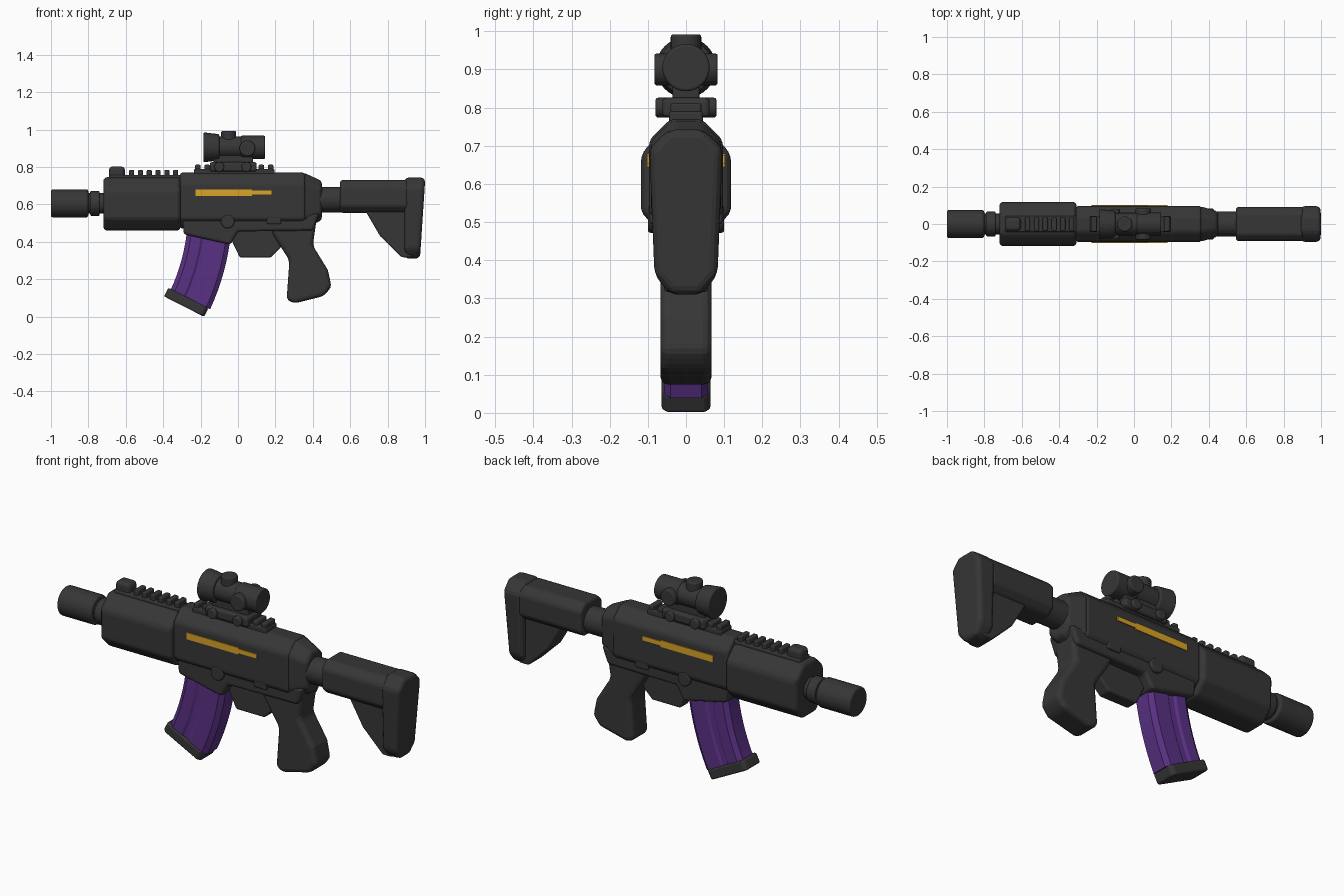
import bpy, bmesh, math
from mathutils import Matrix, Vector

if "Cube" in bpy.data.objects:
    bpy.data.objects.remove(bpy.data.objects["Cube"])


def material(name, red, green, blue):
    mat = bpy.data.materials.new(name)
    mat.use_nodes = True
    mat.diffuse_color = (red, green, blue, 1)
    shader = mat.node_tree.nodes["Principled BSDF"]
    shader.inputs["Base Color"].default_value = mat.diffuse_color
    shader.inputs["Roughness"].default_value = 0.6
    return mat


GREY = material("dark grey", red=0.037, green=0.037, blue=0.037)
PURPLE = material("purple", red=0.1, green=0.03, blue=0.23)
YELLOW = material("yellow", red=0.7, green=0.37, blue=0.02)
RED = material("red", red=0.3, green=0.02, blue=0.02)
BARREL = Vector((0, 0, 0.605))
SIGHT = Vector((0, 0, 0.905))
parts, cutters = [], []


def finish(name, bm, mat, bevel):
    bmesh.ops.recalc_face_normals(bm, faces=bm.faces)
    mesh = bpy.data.meshes.new(name)
    bm.to_mesh(mesh)
    bm.free()
    mesh.materials.append(mat)
    part = bpy.data.objects.new(name, mesh)
    bpy.context.collection.objects.link(part)
    if bevel:
        mod = part.modifiers.new("rounding", "BEVEL")
        mod.width, mod.segments, mod.angle_limit = bevel, 3, math.radians(25)
    parts.append(part)
    return part


def skin(bm, rings):
    """Bridge closed rings of points and cap both ends."""
    loops = [[bm.verts.new(point) for point in ring] for ring in rings]
    count = len(loops[0])
    for a, b in zip(loops, loops[1:]):
        for i in range(count):
            j = (i + 1) % count
            bm.faces.new((a[i], a[j], b[j], b[i]))
    bm.faces.new(loops[0])
    bm.faces.new(loops[-1])


def prism(name, outline, half, bevel=0.01):
    """Side outline in x and z, extruded evenly across y."""
    bm = bmesh.new()
    skin(bm, [[(x, side, z) for x, z in outline] for side in (-half, half)])
    return finish(name, bm, GREY, bevel)


def bar(name, x, z, half, chamfer=0.0, bevel=0.007, tail=1.0, offset=0.0, mat=GREY):
    """Bar along x with chamfered long edges and an optionally smaller tail."""
    middle, tall = sum(z) / 2, (z[1] - z[0]) / 2
    corner = [(half - chamfer, tall), (half, tall - chamfer)] if chamfer else [(half, tall)]
    right = corner + [(y, -h) for y, h in reversed(corner)]
    ring = right + [(-y, h) for y, h in reversed(right)]
    bm = bmesh.new()
    skin(bm, [[(end, offset + y * size, middle + h * size) for y, h in ring]
              for end, size in zip(x, (1, tail))])
    return finish(name, bm, mat, bevel)


def tube(name, span, radius, at, axis="X", end_radius=None, bevel=0.007, mat=GREY):
    """Cylinder or cone along an axis, from span start to span end."""
    turn = {"X": Matrix.Rotation(math.pi / 2, 4, "Y"),
            "Y": Matrix.Rotation(-math.pi / 2, 4, "X"), "Z": Matrix()}[axis]
    shift = Matrix.Translation((0, 0, sum(span) / 2))
    bm = bmesh.new()
    bmesh.ops.create_cone(bm, cap_ends=True, segments=32, radius1=radius,
                          radius2=end_radius or radius, depth=span[1] - span[0],
                          matrix=Matrix.Translation(at) @ turn @ shift)
    return finish(name, bm, mat, bevel)


def sweep(name, start, leans, length, width, section, steps, mat, bevel=0.0):
    """Carry a section downwards while its lean angle changes steadily."""
    centre, rings = Vector(start), []
    for i in range(steps + 1):
        lean = math.radians(leans[0] + (leans[1] - leans[0]) * i / steps)
        across = Vector((math.cos(lean), 0, -math.sin(lean))) * width
        outline = section + [(t, -y) for t, y in reversed(section)]
        rings.append([centre + across * (t - 0.5) + Vector((0, y, 0)) for t, y in outline])
        centre = centre - Vector((math.sin(lean), 0, math.cos(lean))) * length / steps
    bm = bmesh.new()
    skin(bm, rings)
    return finish(name, bm, mat, bevel)


def carve(target, cutter):
    parts.remove(cutter)
    cutters.append(cutter)
    cutter.modifiers.clear()
    cutter.hide_render = True
    mod = target.modifiers.new("carve", "BOOLEAN")
    mod.operation, mod.solver, mod.object = "DIFFERENCE", "EXACT", cutter


def carve_slots(target, starts, length, width, floor, places):
    """Round-ended slots, reaching in from outside to the floor distance."""
    bm = bmesh.new()
    radius = width / 2
    arc = [math.pi * (i / 6 - 0.5) for i in range(7)]
    for start in starts:
        near, far = start + radius, start + length - radius
        outline = [(far + radius * math.cos(a), radius * math.sin(a)) for a in arc]
        outline += [(near - radius * math.cos(a), -radius * math.sin(a)) for a in arc]
        for place in places:
            skin(bm, [[place @ Vector((x, y, z)) for x, z in outline]
                      for y in (floor, floor + 0.05)])
    carve(target, finish("slot_cutter", bm, GREY, bevel=0))


def both_sides(*heights):
    flip = Matrix.Diagonal((1, -1, 1, 1))
    lifts = [Matrix.Translation((0, 0, z)) for z in heights]
    return lifts + [flip @ lift for lift in lifts]


# Muzzle with bore and a ring of slots, then collar and barrel
muzzle = tube("muzzle", span=(-1, -0.8), radius=0.075, at=BARREL, bevel=0.012)
carve(muzzle, tube("bore_cutter", span=(-1.1, -0.92), radius=0.045, at=BARREL))
around = [Matrix.Translation(BARREL) @ Matrix.Rotation(math.pi * (k / 3 + 1 / 6), 4, "X")
          for k in range(6)]
carve_slots(muzzle, starts=[-0.97], length=0.11, width=0.028, floor=0.064, places=around)
tube("muzzle_collar", span=(-0.79, -0.74), radius=0.067, at=BARREL)
tube("barrel", span=(-0.85, -0.69), radius=0.055, at=BARREL, bevel=0)

# Handguard with side slots
handguard = bar("handguard", x=(-0.72, -0.307), z=(0.46, 0.745), half=0.118, chamfer=0.065, bevel=0.02)
carve_slots(handguard, starts=[-0.645, -0.48], length=0.12, width=0.036, floor=0.106,
            places=both_sides(0.57, 0.655))

# Handguard rail and front sight
bar("front_rail", x=(-0.69, -0.3), z=(0.73, 0.758), half=0.042)
for i in range(6):
    start = -0.582 + i * 0.047
    bar("rail_tooth", x=(start, start + 0.027), z=(0.74, 0.785), half=0.036)
bar("front_sight", x=(-0.69, -0.605), z=(0.74, 0.802), half=0.035, bevel=0.018)

# Receiver
bar("upper_receiver", x=(-0.31, 0.36), z=(0.47, 0.77), half=0.097, chamfer=0.055, bevel=0.015)
bar("receiver_tail", x=(0.35, 0.448), z=(0.47, 0.77), half=0.096, chamfer=0.055, bevel=0.015, tail=0.7)
prism("lower_receiver", [(-0.3, 0.55), (-0.29, 0.44), (-0.04, 0.385), (0, 0.455), (0.4, 0.46),
                         (0.435, 0.55)], half=0.084, bevel=0.015)
tube("receiver_pin", span=(-0.1, 0.1), radius=0.036, at=(-0.055, 0, 0.508), axis="Y")
bar("selector", x=(0.155, 0.23), z=(0.495, 0.535), half=0.095)

# Painted side stripes, wide at the front and narrow at the rear
for side in (-0.098, 0.098):
    bar("stripe_front", x=(-0.228, 0.075), z=(0.645, 0.68), half=0.004, bevel=0, offset=side, mat=YELLOW)
    bar("stripe_rear", x=(0.075, 0.18), z=(0.652, 0.674), half=0.004, bevel=0, offset=side, mat=YELLOW)

# Trigger and guard
guard = prism("trigger_guard", [(-0.04, 0.42), (0.01, 0.315), (0.175, 0.315), (0.23, 0.37),
                                (0.23, 0.47), (-0.03, 0.47)], half=0.035)
carve(guard, prism("guard_cutter", [(0, 0.5), (0.005, 0.38), (0.03, 0.345), (0.16, 0.345),
                                    (0.19, 0.38), (0.19, 0.5)], half=0.2))
prism("trigger", [(0.13, 0.47), (0.14, 0.42), (0.12, 0.36), (0.16, 0.37), (0.18, 0.47)], half=0.02)

# Grip with shallow grooves
grip = prism("grip", [(0.18, 0.5), (0.18, 0.45), (0.275, 0.3), (0.26, 0.09), (0.3, 0.07), (0.46, 0.11),
                      (0.5, 0.16), (0.48, 0.25), (0.4, 0.38), (0.42, 0.52)], half=0.067, bevel=0.025)
carve_slots(grip, starts=[0.31], length=0.12, width=0.022, floor=0.062,
            places=both_sides(0.19, 0.245, 0.3))

# Curved magazine with a groove down each side, and its base
ribbed = [(0, 0.04), (0.1, 0.058), (0.33, 0.058), (0.38, 0.05), (0.5, 0.05), (0.55, 0.058),
          (0.9, 0.058), (1, 0.04)]
sweep("magazine", start=(-0.155, 0, 0.455), leans=(7, 26), length=0.38, width=0.235,
      section=ribbed, steps=8, mat=PURPLE)
plain = [(0, 0.05), (0.07, 0.064), (0.93, 0.064), (1, 0.05)]
sweep("magazine_base", start=(-0.265, 0, 0.1), leans=(27, 27), length=0.052, width=0.24,
      section=plain, steps=1, mat=GREY, bevel=0.008)

# Stock with an open triangular strut
tube("buffer_tube", span=(0.42, 0.57), radius=0.068, at=(0, 0, 0.625))
stock = bar("stock_body", x=(0.545, 0.91), z=(0.555, 0.73), half=0.092, chamfer=0.035, bevel=0.015)
carve_slots(stock, starts=[0.75], length=0.12, width=0.03, floor=0.083, places=both_sides(0.61))
strut = prism("stock_strut", [(0.68, 0.58), (0.69, 0.55), (0.76, 0.43), (0.875, 0.317),
                              (0.93, 0.317), (0.93, 0.58)], half=0.058)
carve(strut, prism("strut_cutter", [(0.768, 0.495), (0.79, 0.525), (0.885, 0.53), (0.885, 0.395)], half=0.2))

# Butt, narrower below and with a slanted back
butt = bar("butt", x=(0.89, 1), z=(0.31, 0.743), half=0.096, chamfer=0.05, bevel=0.022)
for vert in butt.data.vertices:
    if vert.co.z < 0.5:
        vert.co.y *= 0.86
    if vert.co.x > 0.95:
        vert.co.x -= (0.7 - min(vert.co.z, 0.7)) * 0.07

# Top rail and sight mount
bar("top_rail", x=(-0.235, 0.195), z=(0.75, 0.79), half=0.044)
for start in (-0.23, -0.18, 0.11, 0.16):
    bar("rail_tooth", x=(start, start + 0.03), z=(0.77, 0.812), half=0.04)
bar("sight_mount", x=(-0.15, 0.1), z=(0.775, 0.826), half=0.062, bevel=0.012)
bar("mount_neck", x=(-0.13, 0.08), z=(0.8, 0.87), half=0.035)
for x in (-0.1, 0.045):
    tube("mount_screw", span=(-0.08, 0.08), radius=0.026, at=(x, 0, 0.8), axis="Y")

# Sight tube, hollow at both ends, with knobs and lenses
objective = tube("sight_objective", span=(-0.185, -0.1), radius=0.08, end_radius=0.07, at=SIGHT)
carve(objective, tube("front_cutter", span=(-0.2, -0.155), radius=0.06, at=SIGHT))
tube("sight_body", span=(-0.12, 0.03), radius=0.057, at=SIGHT, bevel=0)
eyepiece = tube("sight_eyepiece", span=(0.015, 0.145), radius=0.062, at=SIGHT)
carve(eyepiece, tube("rear_cutter", span=(0.13, 0.2), radius=0.043, at=SIGHT))
tube("front_lens", span=(-0.16, -0.15), radius=0.058, at=SIGHT, bevel=0, mat=RED)
tube("rear_lens", span=(0.125, 0.134), radius=0.038, at=SIGHT, bevel=0, mat=RED)
tube("top_knob", span=(0.03, 0.087), radius=0.04, at=SIGHT + Vector((-0.05, 0, 0)), axis="Z")
tube("side_knobs", span=(-0.083, 0.083), radius=0.042, at=(0.05, 0, 0.9), axis="Y")

# Apply modifiers, smooth the surfaces and drop the cutters
for item in bpy.context.view_layer.objects:
    item.select_set(item in parts)
bpy.context.view_layer.objects.active = parts[0]
bpy.ops.object.convert(target="MESH")
bpy.ops.object.shade_smooth_by_angle(angle=math.radians(40))
for cutter in cutters:
    bpy.data.objects.remove(cutter)
